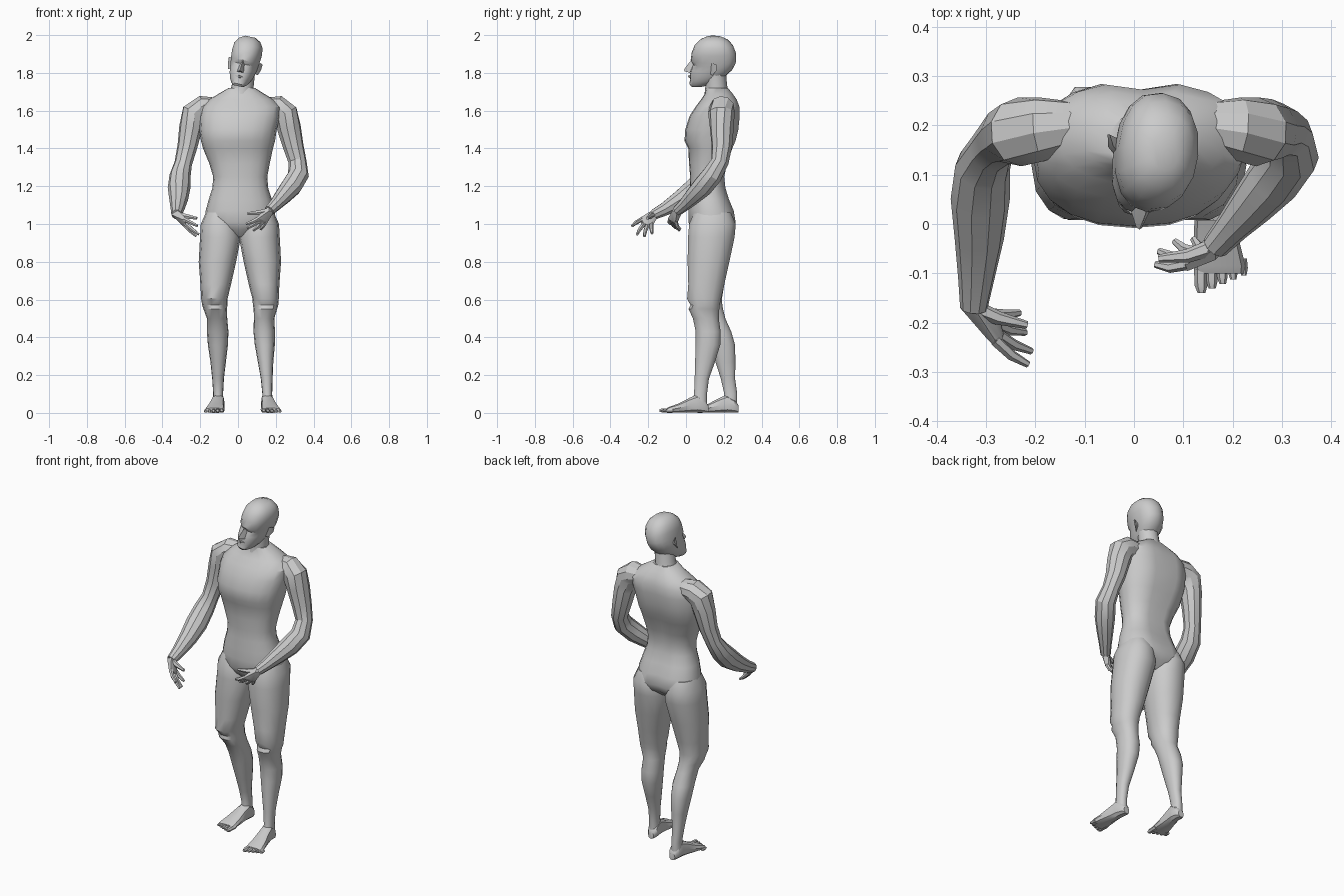
import bpy, bmesh, math
from mathutils import Vector as V, Matrix

REF = V((0, 1, -0.6)).normalized()


def finish(name, bm, mat=None, angle=32):
    bmesh.ops.recalc_face_normals(bm, faces=bm.faces)
    if mat:
        bmesh.ops.transform(bm, matrix=mat, verts=bm.verts)
    me = bpy.data.meshes.new(name)
    bm.to_mesh(me)
    bm.free()
    ob = bpy.data.objects.new(name, me)
    bpy.context.collection.objects.link(ob)
    bpy.ops.object.select_all(action='DESELECT')
    ob.select_set(True)
    bpy.context.view_layer.objects.active = ob
    bpy.ops.object.shade_smooth_by_angle(angle=math.radians(angle))
    return ob


def loft(name, rings, mat=None):
    bm = bmesh.new()
    rows = [[bm.verts.new(p) for p in r] for r in rings]
    n = len(rows[0])
    for a, b in zip(rows, rows[1:]):
        for i in range(n):
            j = (i + 1) % n
            bm.faces.new((a[i], a[j], b[j], b[i]))
    bm.faces.new(rows[0])
    bm.faces.new(rows[-1])
    return finish(name, bm, mat)


def oval(n, e, groove=0):
    pts = []
    for i in range(n):
        a = 2 * math.pi * i / n
        c, s = math.cos(a), math.sin(a)
        p = [math.copysign(abs(t) ** (2 / e), t) if abs(t) > 1e-6 else 0 for t in (c, s)]
        if groove and i == n // 4:
            p[1] -= groove
        pts.append(p)
    return pts


def stack(rows, n=20, e=2.3, groove=0):
    # rows: z, x centre, half width, front y, back y
    return [[V((cx + hw * a, (y0 + y1) / 2 + (y1 - y0) / 2 * b, z)) for a, b in oval(n, e, groove)]
            for z, cx, hw, y0, y1 in rows]


def limb(name, pts, n=10):
    # pts: x, y, z, radius
    P = [V(p[:3]) for p in pts]
    rings = []
    for i, p in enumerate(P):
        d = (P[min(i + 1, len(P) - 1)] - P[max(i - 1, 0)]).normalized()
        u = REF.cross(d).normalized()
        w = d.cross(u)
        rings.append([p + (u * a + w * b) * pts[i][3] for a, b in oval(n, 2)])
    return loft(name, rings)


def hull(name, pts, mat=None):
    bm = bmesh.new()
    for p in pts:
        bm.verts.new(p)
    res = bmesh.ops.convex_hull(bm, input=bm.verts)
    bmesh.ops.delete(bm, geom=list({g for g in res['geom_interior'] if isinstance(g, bmesh.types.BMVert)}), context='VERTS')
    return finish(name, bm, mat)


def blob(p, r):
    return [V(p) + V(o) * r for o in ((1, 0, 0), (-1, 0, 0), (0, 1, 0), (0, -1, 0), (0, 0, 1), (0, 0, -1))]


# Torso
loft("torso", stack([
    (0.93, .01, .04, .07, .2), (0.97, .01, .13, .03, .25), (1.01, .011, .188, .012, .268),
    (1.07, .012, .183, .012, .258), (1.13, .012, .167, .014, .232), (1.19, .012, .148, .02, .213),
    (1.25, .012, .143, .022, .206), (1.32, .008, .16, .016, .222), (1.40, 0, .185, .012, .25),
    (1.44, 0, .196, -.008, .268), (1.50, 0, .205, -.004, .283), (1.57, .01, .212, .018, .29),
    (1.62, .018, .21, .05, .288), (1.66, .018, .17, .08, .272), (1.69, .018, .12, .1, .25),
    (1.72, .02, .07, .105, .225)], groove=.13))

# Neck
limb("neck", [(.015, .165, 1.62, .085), (.018, .163, 1.68, .066), (.025, .16, 1.73, .058), (.035, .155, 1.81, .056)], 12)

# Head, leaning to one side
piv = V((.01, .14, 1.735))
HEAD = (Matrix.Translation(piv) @ Matrix.Rotation(math.radians(12), 4, 'Y')
        @ Matrix.Rotation(math.radians(-6), 4, 'Z') @ Matrix.Translation(-V((0, .14, 1.735))))
loft("head", stack([
    (1.728, 0, .026, .026, .09), (1.74, 0, .042, .017, .135), (1.765, 0, .056, .022, .18),
    (1.79, 0, .065, .02, .215), (1.82, 0, .071, .027, .245), (1.848, 0, .075, .037, .26),
    (1.868, 0, .077, .024, .266), (1.91, 0, .081, .03, .266), (1.95, 0, .077, .045, .25),
    (1.98, 0, .058, .075, .222), (1.997, 0, .028, .11, .185)], n=16), HEAD)
hull("nose", [(0, .02, 1.86), (0, -.012, 1.815), (.006, -.008, 1.808), (-.006, -.008, 1.808),
              (.018, .022, 1.803), (-.018, .022, 1.803), (.009, .045, 1.86), (-.009, .045, 1.86)], HEAD)
hull("lips", [(0, .01, 1.785), (0, .012, 1.773), (.024, .026, 1.779), (-.024, .026, 1.779), (0, .05, 1.79), (0, .05, 1.768)], HEAD)
for s, side in ((-1, "right"), (1, "left")):
    hull(side + "_ear", [(s * .068, .135, 1.86), (s * .068, .135, 1.81), (s * .084, .15, 1.872), (s * .092, .172, 1.865),
                         (s * .09, .172, 1.835), (s * .08, .148, 1.805), (s * .066, .165, 1.84)], HEAD)

# Arms
limb("right_arm", [(-.12, .2, 1.62, .05), (-.185, .192, 1.615, .066), (-.232, .187, 1.585, .07), (-.25, .183, 1.51, .062),
                   (-.268, .172, 1.41, .053), (-.29, .15, 1.32, .047), (-.307, .115, 1.255, .056),
                   (-.312, .05, 1.19, .06), (-.314, -.03, 1.13, .05), (-.32, -.11, 1.08, .037), (-.325, -.17, 1.05, .028)])
limb("left_arm", [(.15, .2, 1.62, .05), (.21, .192, 1.615, .066), (.25, .187, 1.585, .07), (.27, .19, 1.51, .064),
                  (.293, .19, 1.41, .055), (.315, .18, 1.33, .048), (.32, .14, 1.26, .056),
                  (.283, .09, 1.2, .056), (.24, .04, 1.15, .046), (.2, -.005, 1.105, .035), (.165, -.045, 1.07, .028)])


# Hands
def hand(side, wrist, bow, tips, thumb):
    w, bow = V(wrist), V(bow)
    palm = blob(w, .028)
    for i, t in enumerate(tips):
        t = V(t)
        k = w.lerp(t, .5) + bow
        m = w.lerp(t, .78) + bow * .8
        palm += blob(k, .014)
        limb(f"{side}_finger_{i + 1}", [(*k, .012), (*m, .011), (*t, .007)], 6)
    hull(side + "_palm", palm)
    t = V(thumb)
    limb(side + "_thumb", [(*w, .018), (*(w.lerp(t, .5) + bow * .4), .014), (*t, .008)], 6)


hand("right", (-.325, -.17, 1.05), (-.012, -.008, .004),
     [(-.215, -.285, .99), (-.208, -.258, .945), (-.22, -.22, .935), (-.232, -.18, .95)], (-.217, -.205, 1.03))
hand("left", (.165, -.045, 1.07), (.004, -.018, -.006),
     [(.043, -.082, 1.0), (.05, -.055, .978), (.082, -.035, .966), (.12, -.03, .972)], (.05, -.07, 1.055))

# Legs and feet; the right one is mirrored and its shin swings back
LEG = [(1.06, .12, .07, .04, .24), (1.0, .117, .1, .014, .266), (.93, .113, .108, .008, .26), (.8, .129, .099, .006, .232),
       (.68, .138, .081, .01, .205), (.605, .146, .07, .004, .188), (.57, .146, .067, .022, .18),
       (.55, .145, .062, .012, .178), (.5, .138, .054, .035, .175), (.43, .139, .057, .05, .185),
       (.36, .142, .053, .05, .183), (.27, .146, .041, .047, .155), (.18, .152, .031, .045, .122),
       (.1, .155, .026, .042, .112), (.04, .155, .03, .03, .112)]
FOOT = [(.118, .152, .018, .04), (.1, .152, .031, .07), (.06, .155, .034, .1), (.02, .16, .037, .082),
        (-.04, .168, .047, .05), (-.085, .173, .053, .034), (-.1, .174, .05, .026)]
for side in ("left", "right"):
    def place(p):
        if side == "left":
            return p
        t = max(0, min(1, (.62 - p.z) / .5))
        return V((.02 - p.x + .03 * t, p.y + .14 * t + .02 * t * t, p.z))
    loft(side + "_leg", [[place(p) for p in r] for r in stack(LEG, 14, 2.2)])
    loft(side + "_foot", [[place(V((cx + hw * a, y, h / 2 + h / 2 * b))) for a, b in oval(10, 2.6)]
                          for y, cx, hw, h in FOOT])
    for i in range(5):
        x, r = .134 + .0215 * i, .013 - .001 * i
        tip = -.14 + .009 * i
        loft(f"{side}_toe_{i + 1}", [[place(V((x + dx + k * r * a, y, r + k * r * b))) for a, b in oval(6, 2)]
                                     for y, k, dx in ((-.07, 1, 0), (tip + .015, 1, .002), (tip, .6, .003))])
